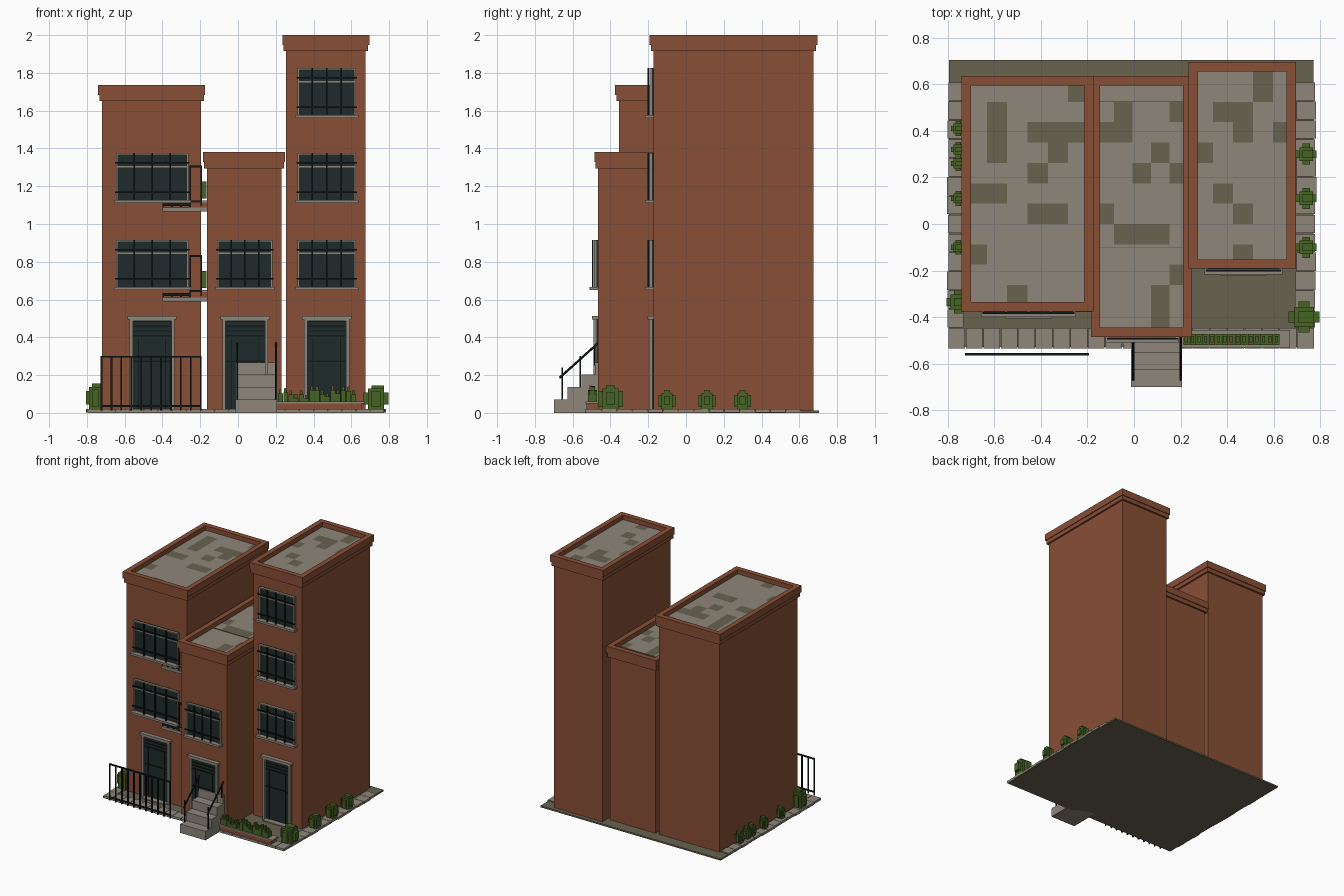
import bpy, bmesh, random
from mathutils import Matrix, Vector

random.seed(4)
if "Cube" in bpy.data.objects:
    bpy.data.objects.remove(bpy.data.objects["Cube"])


def material(name, *rgb):
    m = bpy.data.materials.new(name)
    m.use_nodes = True
    m.diffuse_color = (*rgb, 1)
    m.node_tree.nodes["Principled BSDF"].inputs["Base Color"].default_value = (*rgb, 1)
    return m


BRICK = material("brick", .25, .078, .036)
STONE = material("pale stone", .27, .24, .195)
EARTH = material("dark slate", .14, .125, .08)
GLASS = material("dark glass", .014, .024, .024)
IRON = material("black iron", .006, .01, .011)
LEAF = material("leaf green", .06, .125, .017)
PETAL = material("red petal", .3, .04, .025)


def finish(name, bm, *mats):
    mesh = bpy.data.meshes.new(name)
    bm.to_mesh(mesh)
    bm.free()
    for m in mats:
        mesh.materials.append(m)
    ob = bpy.data.objects.new(name, mesh)
    bpy.context.collection.objects.link(ob)
    return ob


def boxes(name, mat, items):
    """One object out of (x0, x1, y0, y1, z0, z1) boxes."""
    bm = bmesh.new()
    for x0, x1, y0, y1, z0, z1 in items:
        mid = Vector((x0 + x1, y0 + y1, z0 + z1)) / 2
        size = Matrix.Diagonal((x1 - x0, y1 - y0, z1 - z0, 1))
        bmesh.ops.create_cube(bm, size=1, matrix=Matrix.Translation(mid) @ size)
    return finish(name, bm, mat)


def bar(name, a, b, r):
    a, b = Vector(a), Vector(b)
    bm = bmesh.new()
    turn = (b - a).to_track_quat("Z", "Y").to_matrix().to_4x4()
    bmesh.ops.create_cone(bm, cap_ends=True, segments=6, radius1=r, radius2=r,
                          depth=(b - a).length, matrix=Matrix.Translation((a + b) / 2) @ turn)
    return finish(name, bm, IRON)


def edges(lo, hi, start, step):
    """Cut positions of a regular grid clipped to lo..hi."""
    cuts, v = [lo], start
    while v < hi - .01:
        if v > lo + .01:
            cuts.append(v)
        v += step
    return cuts + [hi]


def roof(name, x0, x1, y0, y1, z, xs, step, pattern):
    """Tiled roof deck; # marks a dark tile, rows run from back to front."""
    cols = edges(x0, x1, xs, step)
    rows = edges(y0, y1, -.4375, .0875)[::-1]
    bm = bmesh.new()
    for j, line in enumerate(pattern.split()):
        for i, mark in enumerate(line):
            if i + 1 < len(cols) and j + 1 < len(rows):
                a, b, c, d = cols[i], cols[i + 1], rows[j + 1], rows[j]
                f = bm.faces.new([bm.verts.new(p) for p in
                                  ((a, c, z), (b, c, z), (b, d, z), (a, d, z))])
                f.material_index = int(mark == "#")
    finish(name, bm, STONE, EARTH)


def tower(name, x0, x1, y0, y1, band, top):
    """Brick body, two-step cornice and raised parapet."""
    boxes(name + "_body", BRICK, [(x0, x1, y0, y1, .005, top - .04)])
    ring = []
    for out, lo, hi in ((.014, band, band + .032), (.02, band + .032, top)):
        a, b, c, d, w = x0 - out, x1 + out, y0 - out, y1 + out, .02 + out
        ring += [(a, b, c, c + w, lo, hi), (a, b, d - w, d, lo, hi),
                 (a, a + w, c + w, d - w, lo, hi), (b - w, b, c + w, d - w, lo, hi)]
    boxes(name + "_cornice", BRICK, ring)


def frame(x0, x1, y, z0, z1, w, depth):
    return [(x0, x0 + w, y - depth, y, z0, z1), (x1 - w, x1, y - depth, y, z0, z1),
            (x0 + w, x1 - w, y - depth, y, z1 - w, z1)]


def window(name, x0, x1, y, z):
    h = .255
    boxes(name + "_glass", GLASS, [(x0, x1, y - .008, y, z, z + h)])
    boxes(name + "_frame", STONE, frame(x0, x1, y, z, z + h, .01, .022) + [
        (x0, x1, y - .015, y, z + .18, z + .188),
        (x0 - .012, x1 + .012, y - .045, y, z - .01, z + .006)])
    grille = [(x0 - .006, x1 + .006, y - .032, y - .024, z + k, z + k + .008)
              for k in (.045, .2)]
    for i in (1, 2, 3):
        x = x0 + (x1 - x0) * i / 4
        grille.append((x - .004, x + .004, y - .032, y - .024, z + .006, z + h))
    boxes(name + "_grille", IRON, grille)


def door(name, x0, x1, y):
    top = .505
    boxes(name + "_panel", GLASS, [(x0, x1, y - .008, y, .01, top)])
    boxes(name + "_frame", STONE, frame(x0, x1, y, .01, top, .018, .025) + [
        (x0 - .01, x1 + .01, y - .032, y, top - .01, top + .008),
        (x0 + .02, x1 - .02, y - .05, y, .005, .02)])
    lines = [(x0 + .02, x1 - .02, y - .014, y - .008, z, z + .007)
             for z in (.27, .405, .43, .455, .48)]
    lines += [(x, x + .006, y - .014, y - .008, .02, .4) for x in (x0 + .045, x1 - .051)]
    boxes(name + "_bars", IRON, lines)


# Three towers
tower("left_tower", -.72, -.195, -.355, .615, 1.65, 1.735)
tower("middle_tower", -.165, .23, -.465, .615, 1.295, 1.38)
tower("right_tower", .255, .675, -.172, .675, 1.915, 2)
roof("left_roof", -.7, -.21, -.34, .598, 1.7, -.6325, .0875,
     ".....# .#.... .#.### .#..#. ...#.. ##.... ...##. ...... #..... ...... ..#...")
roof("middle_roof", -.146, .211, -.445, .598, 1.345, -.085, .079,
     "..... .#..# ##... ...#. ..#.# ..... #.... .###. ..... ....# ...#. ...#.")
roof("right_roof", .274, .657, -.153, .657, 1.965, .34, .0855,
     "...#. ...#. .##.. ..#.# #.... ..... .#... ..#.. ..... ..#..")
boxes("roof_seams", BRICK, [(-.146, .211, y, y + .004, 1.345, 1.349) for y in (-.102, .525)])

# Windows and doors
for n, z in enumerate((.66, 1.12, 1.57)):
    if n < 2:
        window(f"left_window_{n}", -.645, -.262, -.355, z)
    window(f"right_window_{n}", .315, .625, -.172, z)
window("middle_window", -.11, .182, -.465, .66)
door("left_door", -.575, -.335, -.355)
door("middle_door", -.083, .16, -.465)
door("right_door", .35, .59, -.172)

# Ground and paving
boxes("ground", EARTH, [(-.795, .772, -.528, .705, 0, .012)])
pavers = []
for i in range(21):
    x = -.797 + i * .0749
    pavers.append((x, x + .072, -.535, -.447, .002, .02))
for i in range(13):
    y = -.445 + i * .0812
    for a, b in ((-.8, -.73), (.695, .78)):
        j = random.uniform(-.004, .004)
        pavers.append((a + j, b + j, y, y + .078, .002, .02))
boxes("pavers", STONE, pavers)

# Entrance steps with handrails
boxes("entrance_steps", STONE, [(-.012, .207, -.7 + i * .073, -.465, 0 if i == 0 else i * .066, .07 + i * .066)
                                for i in range(4)])
for side, x in (("right", -.004), ("left", .2)):
    bar(side + "_handrail", (x, -.67, .185), (x, -.465, .37), .006)
    bar(side + "_post_low", (x, -.655, .06), (x, -.655, .24), .005)
    bar(side + "_post_high", (x, -.485, .25), (x, -.485, .355), .005)


def railing(name, x0, x1, y, z0, z1, count):
    parts = [(x0, x1, y - .005, y + .005, z, z + .01) for z in (z0 + .02, z1 - .01)]
    for i in range(count):
        x = x0 + (x1 - x0 - .009) * i / (count - 1)
        parts.append((x, x + .009, y - .005, y + .005, z0, z1))
    boxes(name, IRON, parts)


railing("front_fence", -.727, -.193, -.56, .012, .302, 11)

# Small balconies in the gap
for n, z in enumerate((.59, 1.065)):
    boxes(f"balcony_slab_{n}", STONE, [(-.4, -.165, -.377, -.34, z, z + .022),
                                       (-.255, -.165, -.374, -.34, z + .05, z + .06)])
    boxes(f"balcony_box_{n}", BRICK, [(-.25, -.165, -.372, -.34, z + .022, z + .05)])
    boxes(f"balcony_plant_{n}", LEAF, [(-.194, -.167, -.34, -.28, z + .07, z + .16)])
    railing(f"balcony_rail_{n}", -.257, -.19, -.37, z + .03, z + .245, 2)
    railing(f"balcony_rail_low_{n}", -.4, -.25, -.37, z + .01, z + .045, 4)

# Long planter with flowers
boxes("planter_box", BRICK, [(.207, .655, -.527, -.46, .015, .052)])
boxes("planter_rim", STONE, [(.207, .67, -.532, -.455, .05, .06)])
leaves, petals = [], []
for i in range(15):
    x, h = .212 + i * .0277, random.uniform(.09, .145)
    leaves += [(x, x + .026, -.52, -.472, .058, h - .02),
               (x + .005, x + .019, -.51, -.482, .058, h)]
    if i % 3 == 1:
        petals.append((x + .007, x + .017, -.512, -.5, h - .004, h + .004))
boxes("planter_leaves", LEAF, leaves)
boxes("planter_flowers", PETAL, petals)

# Blocky shrubs along both sides
shrubs = [(-.755, y, .032, .1) for y in (.41, .32, .26, .11, -.1)]
shrubs += [(.74, y, .045, .11) for y in (.3, .11, -.1)]
shrubs += [(-.755, -.335, .05, .145), (.73, -.4, .066, .135)]
for n, (x, y, r, h) in enumerate(shrubs):
    s, t = r * .35, r * .65
    boxes(f"shrub_{n}", LEAF, [
        (x - r, x + r, y - s, y + s, .045, h * .8), (x - s, x + s, y - r, y + r, .03, h * .85),
        (x - t, x + t, y - t, y + t, .02, h * .95), (x - s, x + t, y - s, y + s, .02, h + .01)])
